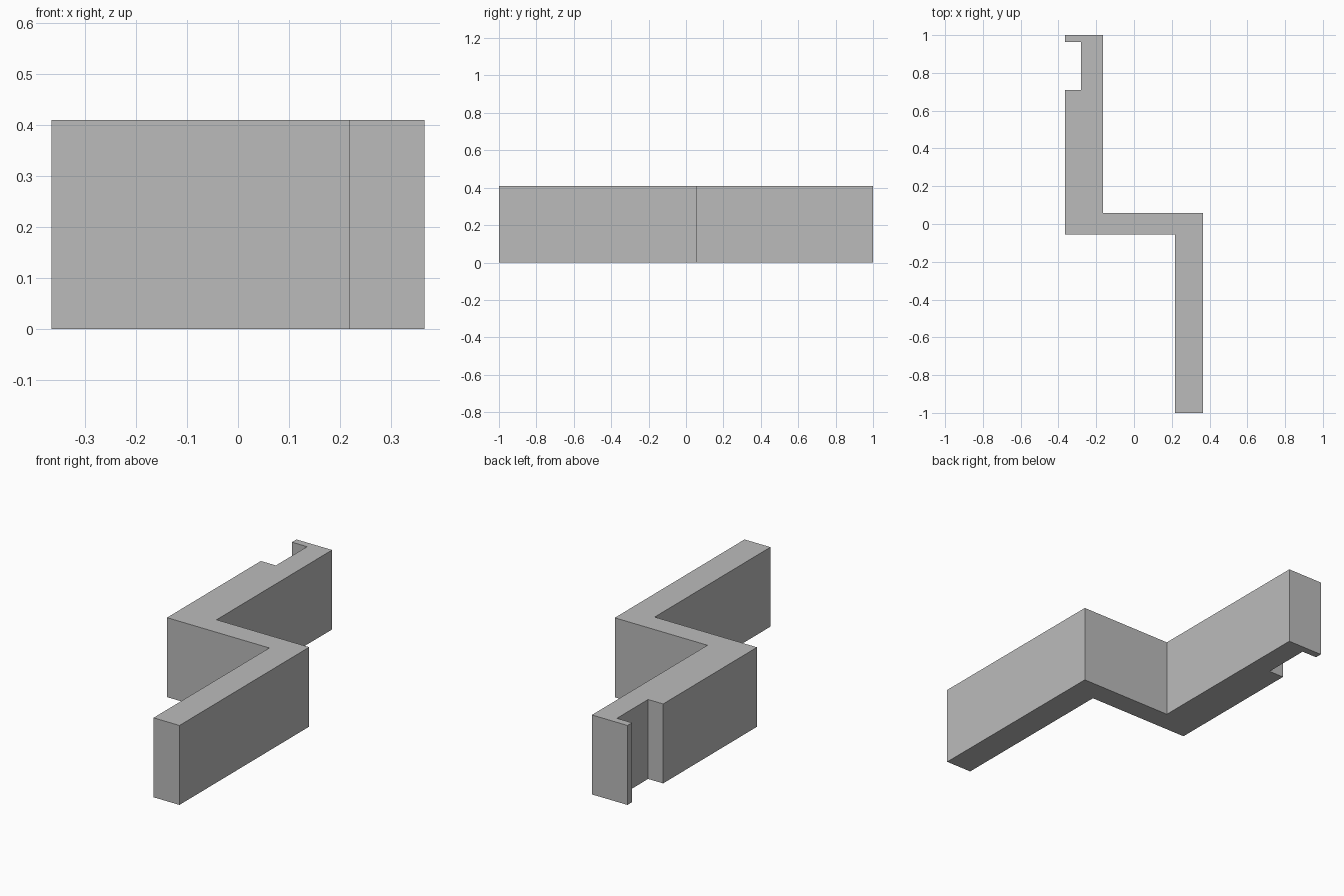
import bpy
import bmesh

HEIGHT = 0.41

cube = bpy.data.objects.get("Cube")
if cube:
    bpy.data.objects.remove(cube, do_unlink=True)


def make_material(name, color):
    mat = bpy.data.materials.new(name)
    mat.use_nodes = True
    mat.diffuse_color = color
    mat.node_tree.nodes["Principled BSDF"].inputs["Base Color"].default_value = color
    return mat


def extrude_profile(name, outline, height, mat):
    """Raise a flat outline into a solid wall."""
    bm = bmesh.new()
    base = bm.faces.new([bm.verts.new((x, y, 0)) for x, y in outline])
    top = bmesh.ops.extrude_face_region(bm, geom=[base])["geom"]
    verts = [v for v in top if isinstance(v, bmesh.types.BMVert)]
    bmesh.ops.translate(bm, verts=verts, vec=(0, 0, height))
    bmesh.ops.recalc_face_normals(bm, faces=bm.faces)
    mesh = bpy.data.meshes.new(name)
    bm.to_mesh(mesh)
    bm.free()
    mesh.materials.append(mat)
    obj = bpy.data.objects.new(name, mesh)
    bpy.context.collection.objects.link(obj)
    return obj


grey = make_material("plain grey", (0.5, 0.5, 0.5, 1))

# Stepped wall plan: front leg, crossing, rear leg with a side notch
left, right = 0.366, -0.366
front_inner, rear_inner, notch = 0.218, -0.163, -0.28
cross_front, cross_back = -0.056, 0.058
plan = [
    (front_inner, -1), (left, -1),
    (left, cross_back), (rear_inner, cross_back),
    (rear_inner, 1), (right, 1),
    (right, 0.963), (notch, 0.963),
    (notch, 0.709), (right, 0.709),
    (right, cross_front), (front_inner, cross_front),
]
extrude_profile("stepped_wall", plan, HEIGHT, grey)
